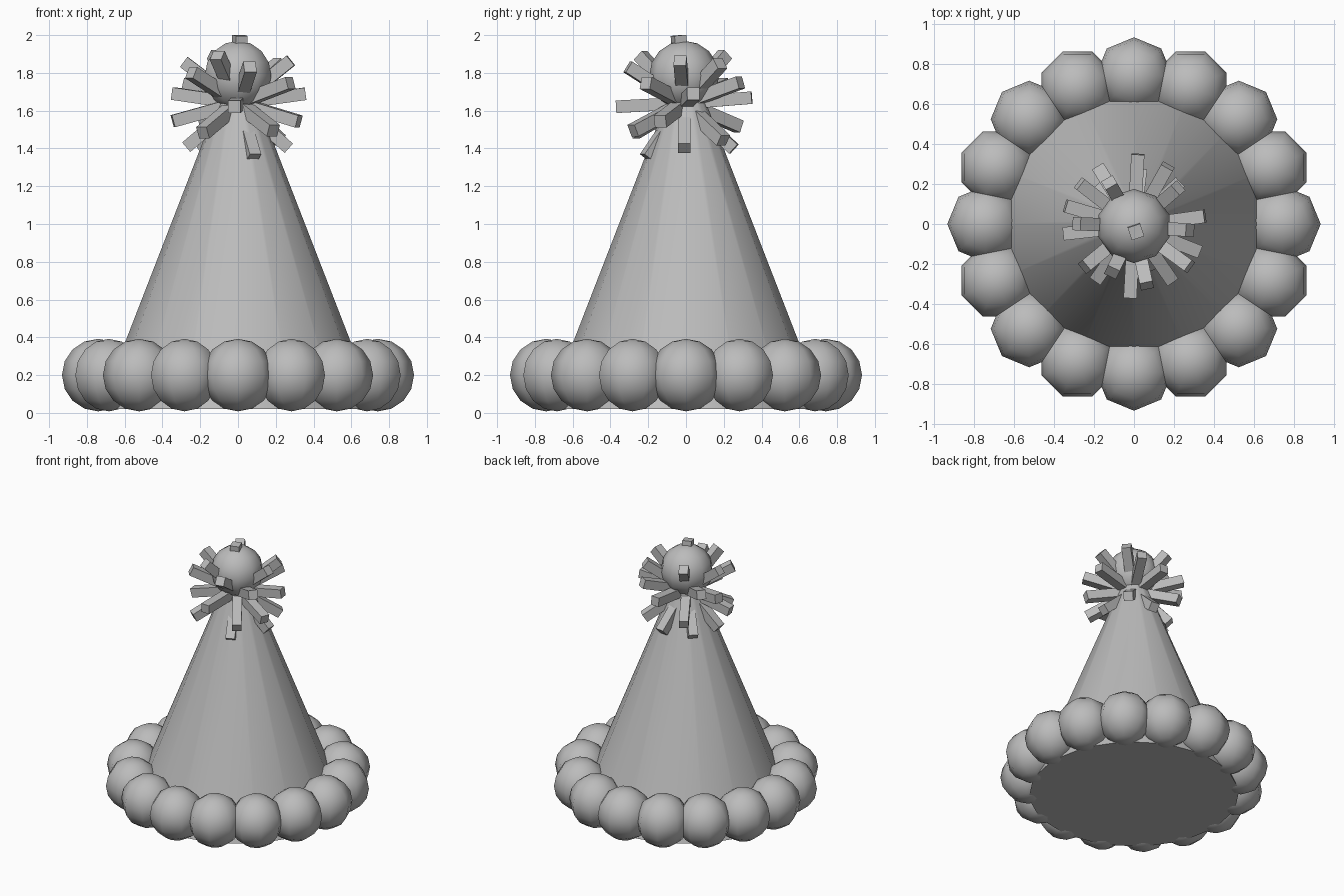
import bpy, bmesh, math
from mathutils import Vector, Matrix

if "Cube" in bpy.data.objects:
    bpy.data.objects.remove(bpy.data.objects["Cube"])

grey = bpy.data.materials.new("plain grey")
grey.diffuse_color = (0.5, 0.5, 0.5, 1)
grey.use_nodes = True
grey.node_tree.nodes["Principled BSDF"].inputs["Base Color"].default_value = grey.diffuse_color


def make_object(name, bm, smooth):
    bmesh.ops.recalc_face_normals(bm, faces=bm.faces)
    mesh = bpy.data.meshes.new(name)
    for f in bm.faces:
        f.smooth = smooth
    bm.to_mesh(mesh)
    bm.free()
    mesh.materials.append(grey)
    obj = bpy.data.objects.new(name, mesh)
    bpy.context.collection.objects.link(obj)
    return obj


# Pointed hat body with a closed underside
bm = bmesh.new()
bmesh.ops.create_cone(bm, cap_ends=True, cap_tris=False, segments=16,
                      radius1=0.735, radius2=0.06, depth=1.74,
                      matrix=Matrix.Translation((0, 0, 0.89)))
for f in bm.faces:
    f.smooth = len(f.verts) == 4
body = make_object("hat_cone", bm, True)
for p in body.data.polygons:
    p.use_smooth = abs(p.normal.z) < 0.9

# Fluffy brim: sixteen balls turned to follow the ring
bm = bmesh.new()
for i in range(16):
    place = Matrix.Rotation(i * math.tau / 16, 4, 'Z') @ Matrix.Translation((0.74, 0, 0.2))
    bmesh.ops.create_uvsphere(bm, u_segments=8, v_segments=8, radius=0.192, matrix=place)
make_object("brim_balls", bm, True)

# Ball on the tip
bm = bmesh.new()
bmesh.ops.create_uvsphere(bm, u_segments=10, v_segments=8, radius=0.185,
                          matrix=Matrix.Translation((0, -0.01, 1.785)))
make_object("tip_ball", bm, True)

# Square tassel sticks fanning out from inside the tip
CENTRE = Vector((0, -0.01, 1.64))
LENGTH, WIDTH = 0.36, 0.066
TIPS = [
    (0.01, -0.04, 2.0), (-0.02, -0.38, 1.62), (0.02, 0.36, 1.67),
    (0.36, 0.04, 1.69), (-0.34, 0.09, 1.69), (-0.36, -0.05, 1.54),
    (0.33, -0.14, 1.54), (0.26, -0.03, 1.85), (-0.25, 0.0, 1.83),
    (0.06, -0.29, 1.82), (0.18, -0.27, 1.50), (-0.19, -0.28, 1.48),
    (-0.23, -0.20, 1.79), (-0.27, 0.20, 1.74), (-0.12, 0.20, 1.89),
    (0.17, 0.29, 1.75), (0.22, 0.18, 1.85), (0.08, -0.20, 1.36),
    (0.27, -0.01, 1.40), (-0.27, -0.01, 1.41), (-0.18, 0.17, 1.38),
    (0.22, 0.20, 1.44), (0.03, 0.25, 1.40), (-0.17, 0.27, 1.52),
    (0.26, -0.20, 1.74), (-0.10, -0.22, 1.87),
]
bm = bmesh.new()
for tip in TIPS:
    d = (Vector(tip) - CENTRE).normalized()
    place = (Matrix.Translation(CENTRE + d * LENGTH / 2)
             @ d.to_track_quat('Z', 'Y').to_matrix().to_4x4()
             @ Matrix.Diagonal((WIDTH, WIDTH, LENGTH, 1)))
    bmesh.ops.create_cube(bm, size=1, matrix=place)
make_object("tassel_sticks", bm, False)
